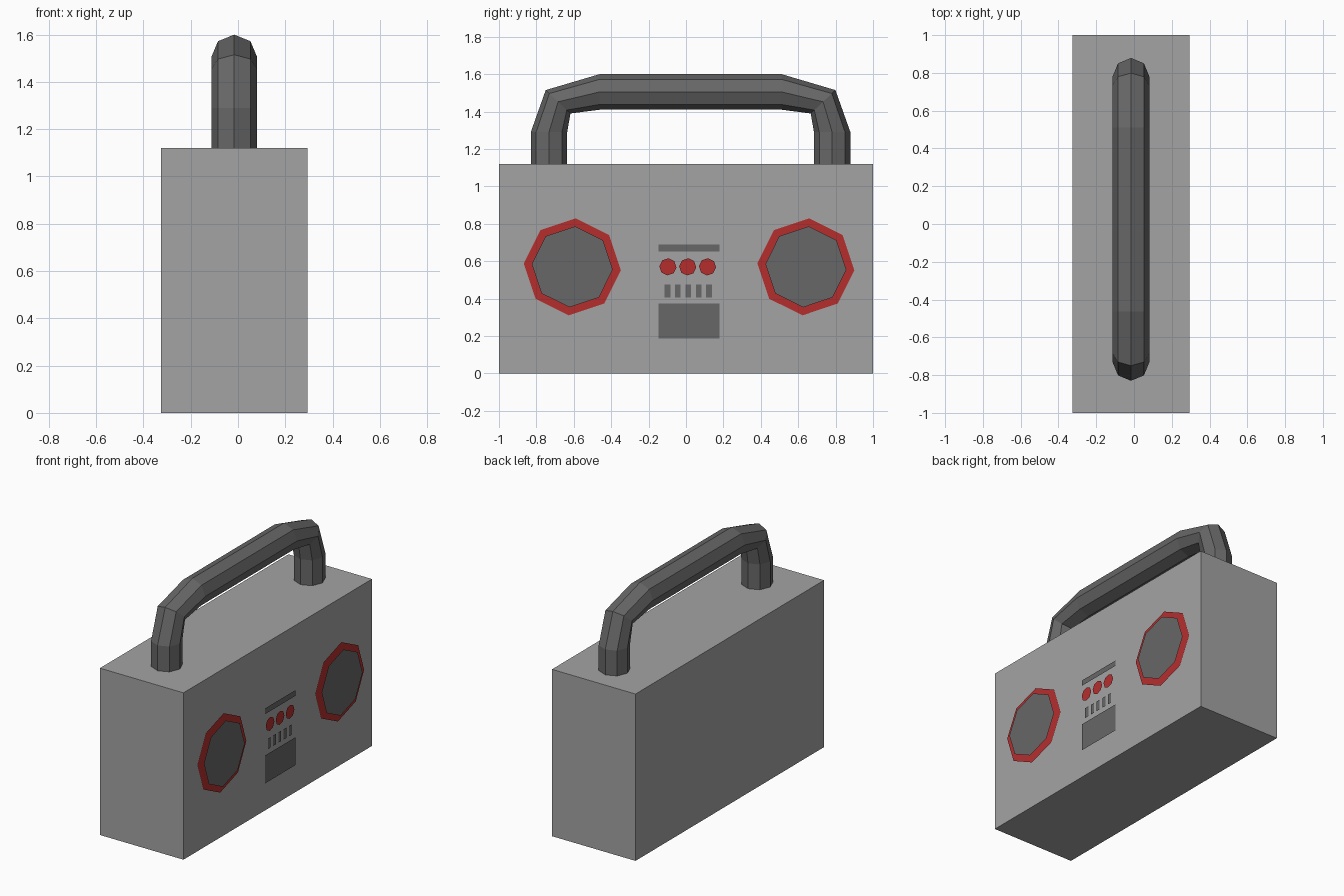
import bpy, bmesh, math
from mathutils import Vector

old = bpy.data.objects.get("Cube")
if old:
    bpy.data.objects.remove(old, do_unlink=True)


def material(name, rgb):
    m = bpy.data.materials.new(name)
    m.use_nodes = True
    m.diffuse_color = (*rgb, 1)
    m.node_tree.nodes["Principled BSDF"].inputs["Base Color"].default_value = (*rgb, 1)
    return m


GREY = material("light grey", (0.37, 0.37, 0.37))
DARK = material("dark grey", (0.135, 0.135, 0.135))
RED = material("red", (0.46, 0.027, 0.027))


def finish(name, bm, mat):
    me = bpy.data.meshes.new(name)
    bm.to_mesh(me)
    bm.free()
    me.materials.append(mat)
    ob = bpy.data.objects.new(name, me)
    bpy.context.collection.objects.link(ob)
    return ob


def plate(name, points, x, mat):
    """Flat face on the speaker side (+x) from (y, z) points, counter-clockwise."""
    bm = bmesh.new()
    bm.faces.new([bm.verts.new((x, y, z)) for y, z in points])
    finish(name, bm, mat)


def disc(name, y, z, r, x, mat, sides=8, turn=-4):
    pts = []
    for i in range(sides):
        a = math.radians(turn) + math.tau * i / sides
        pts.append((y + r * math.cos(a), z + r * math.sin(a)))
    plate(name, pts, x, mat)


def rect(name, y0, y1, z0, z1, x, mat):
    plate(name, [(y0, z0), (y1, z0), (y1, z1), (y0, z1)], x, mat)


# Body box
bm = bmesh.new()
bmesh.ops.create_cube(bm, size=1)
bmesh.ops.scale(bm, vec=(0.62, 2.0, 1.12), verts=bm.verts)
bmesh.ops.translate(bm, vec=(-0.015, 0, 0.56), verts=bm.verts)
finish("body", bm, GREY)

# Speakers: surround, rim and cone plates stacked outwards
for side, y in (("right", -0.608), ("left", 0.641)):
    disc(side + "_speaker_surround", y, 0.57, 0.31, 0.299, GREY)
    disc(side + "_speaker_rim", y, 0.57, 0.26, 0.306, RED)
    disc(side + "_speaker_cone", y, 0.57, 0.217, 0.324, DARK)

# Control panel
rect("tuner_strip", -0.147, 0.179, 0.652, 0.69, 0.302, DARK)
rect("tape_door", -0.147, 0.179, 0.187, 0.374, 0.302, DARK)
for i in range(3):
    disc(f"knob_{i + 1}", -0.097 + 0.106 * i, 0.57, 0.046, 0.306, RED)
for i in range(5):
    y = -0.099 + 0.0555 * i
    rect(f"key_{i + 1}", y - 0.015, y + 0.015, 0.406, 0.476, 0.302, DARK)

# Handle: octagonal rings set by outer and inner (y, z) points, mirrored
half = [((-0.83, 1.11), (-0.635, 1.11)),
        ((-0.83, 1.29), (-0.635, 1.29)),
        ((-0.75, 1.515), (-0.618, 1.39)),
        ((-0.4625, 1.60), (-0.4625, 1.41))]
MID = 0.0245
path = half + [tuple((2 * MID - y, z) for y, z in pair) for pair in reversed(half)]
bm = bmesh.new()
rings = []
for outer, inner in path:
    o, i = Vector((-0.016, *outer)), Vector((-0.016, *inner))
    c, h = (o + i) / 2, (o - i) / 2
    rings.append([bm.verts.new(c + h * math.cos(k * math.pi / 4)
                               + Vector((0.097 * math.sin(k * math.pi / 4), 0, 0)))
                  for k in range(8)])
for a, b in zip(rings, rings[1:]):
    for k in range(8):
        n = (k + 1) % 8
        bm.faces.new((a[k], a[n], b[n], b[k]))
bm.faces.new(rings[0])
bm.faces.new(rings[-1])
bmesh.ops.recalc_face_normals(bm, faces=bm.faces)
finish("handle", bm, DARK)
